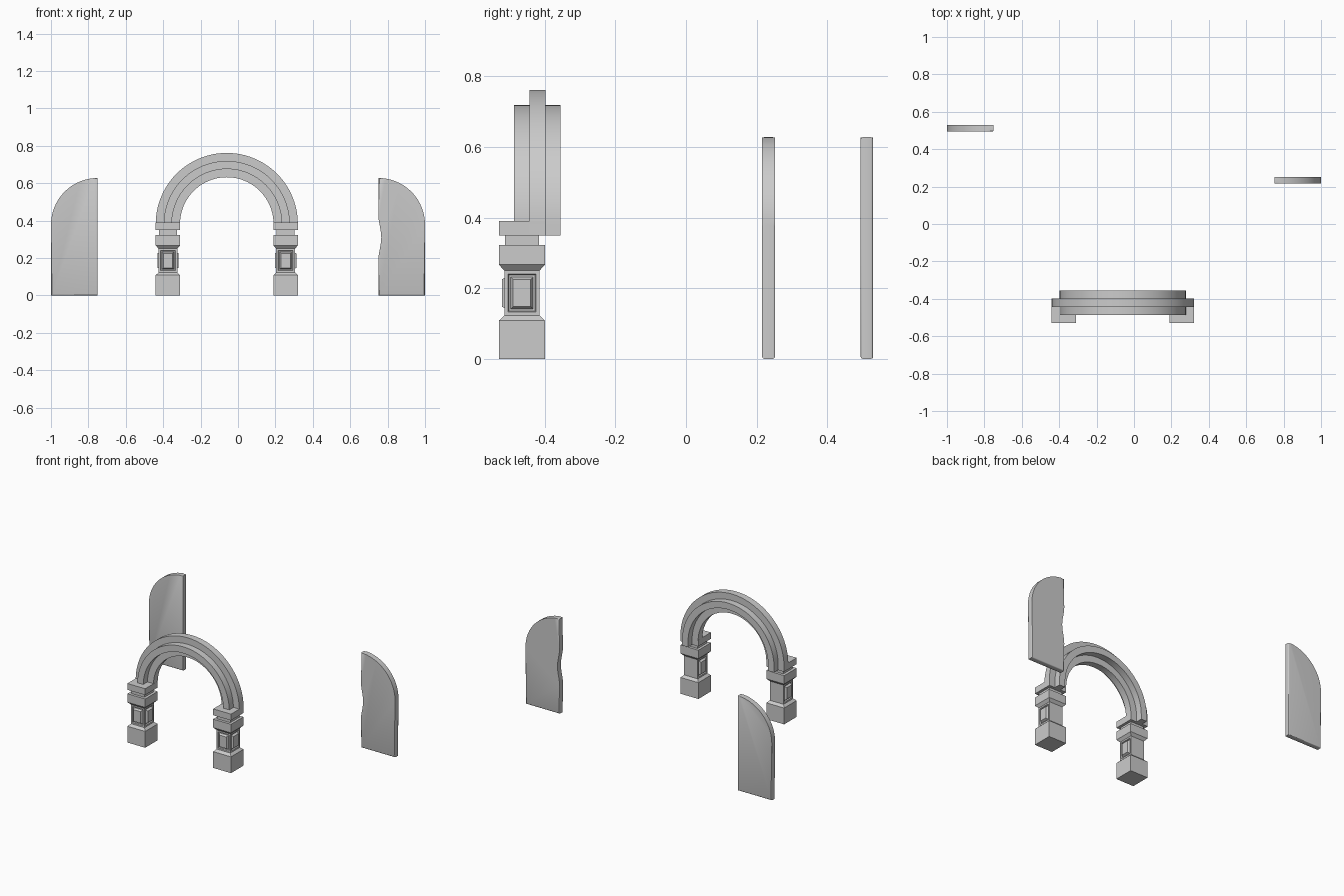
import bpy, bmesh
from math import sin, cos, pi, radians

if "Cube" in bpy.data.objects:
    bpy.data.objects.remove(bpy.data.objects["Cube"])


def finish(bm, name, angle=30):
    bmesh.ops.recalc_face_normals(bm, faces=bm.faces[:])
    me = bpy.data.meshes.new(name)
    bm.to_mesh(me)
    bm.free()
    ob = bpy.data.objects.new(name, me)
    bpy.context.collection.objects.link(ob)
    if angle:
        bpy.ops.object.select_all(action='DESELECT')
        ob.select_set(True)
        bpy.context.view_layer.objects.active = ob
        bpy.ops.object.shade_smooth_by_angle(angle=radians(angle))
    return ob


def loft(bm, rings, cap=True):
    """Skin closed rings of points and cap both ends."""
    rows = [[bm.verts.new(p) for p in r] for r in rings]
    n = len(rows[0])
    for a, b in zip(rows, rows[1:]):
        for i in range(n):
            j = (i + 1) % n
            bm.faces.new((a[i], a[j], b[j], b[i]))
    bm.faces.new(rows[0][::-1])
    bm.faces.new(rows[-1])


ARCH_X, ARCH_Z = -0.06, 0.382

# Arch: plus-shaped section (radius, y) swept over a half circle with short legs
section = [(0.38, -0.443), (0.38, -0.398), (0.337, -0.398), (0.337, -0.355),
           (0.294, -0.355), (0.294, -0.398), (0.25, -0.398), (0.25, -0.443),
           (0.294, -0.443), (0.294, -0.487), (0.337, -0.487), (0.337, -0.443)]
stations = [(0, 0.349)] + [(pi * i / 48, ARCH_Z) for i in range(49)] + [(pi, 0.349)]
bm = bmesh.new()
loft(bm, [[(ARCH_X + r * cos(a), y, z + r * sin(a)) for r, y in section]
          for a, z in stations])
finish(bm, "arch")

# Pillars: stacked square profile (half width, z), panels on front and both sides
profile = [(0.0655, 0), (0.0655, 0.108), (0.05, 0.123), (0.05, 0.25),
           (0.0655, 0.267), (0.0655, 0.323), (0.048, 0.323), (0.048, 0.349),
           (0.0655, 0.349), (0.0655, 0.391)]
for side, label in ((-1, "left"), (1, "right")):
    cx, cy = ARCH_X + side * 0.3145, -0.465
    bm = bmesh.new()
    loft(bm, [[(cx + sx * h, cy + sy * h, z)
               for sx, sy in ((-1, -1), (1, -1), (1, 1), (-1, 1))] for h, z in profile])
    bmesh.ops.recalc_face_normals(bm, faces=bm.faces[:])
    panels = [f for f in bm.faces
              if abs(f.calc_center_median().z - 0.1865) < 0.01 and f.normal.y < 0.5]
    for thick, depth in ((0.010, 0), (0.003, -0.007), (0.005, 0), (0.007, 0.014)):
        bmesh.ops.inset_individual(bm, faces=panels, thickness=thick, depth=depth,
                                   use_even_offset=True)
    finish(bm, label + "_pillar", 0)


# Door leaves: quarter-round top outline, thickness and softened rims
def door(name, side, y0, y1, notch):
    pts = [(0.75, 0), (1.0, 0)]
    pts += [(0.75 + 0.25 * cos(a), 0.378 + 0.25 * sin(a))
            for a in (pi / 2 * i / 20 for i in range(21))]
    if notch:  # shallow handle dip in the straight edge
        pts += [(0.75 + 0.016 * (0.5 + 0.5 * cos(pi * t / 6)), 0.31 - 0.125 * t / 6)
                for t in range(-6, 7)]
    bm = bmesh.new()
    loft(bm, [[(side * x, y, z) for x, z in pts] for y in (y0, y1)])
    rim = [e for e in bm.edges if abs(e.verts[0].co.y - e.verts[1].co.y) < 1e-5]
    bmesh.ops.bevel(bm, geom=rim, offset=0.006, segments=3, profile=0.5,
                    affect='EDGES', clamp_overlap=True)
    finish(bm, name, 40)


door("left_door", -1, 0.495, 0.53, False)
door("right_door", 1, 0.216, 0.252, True)
